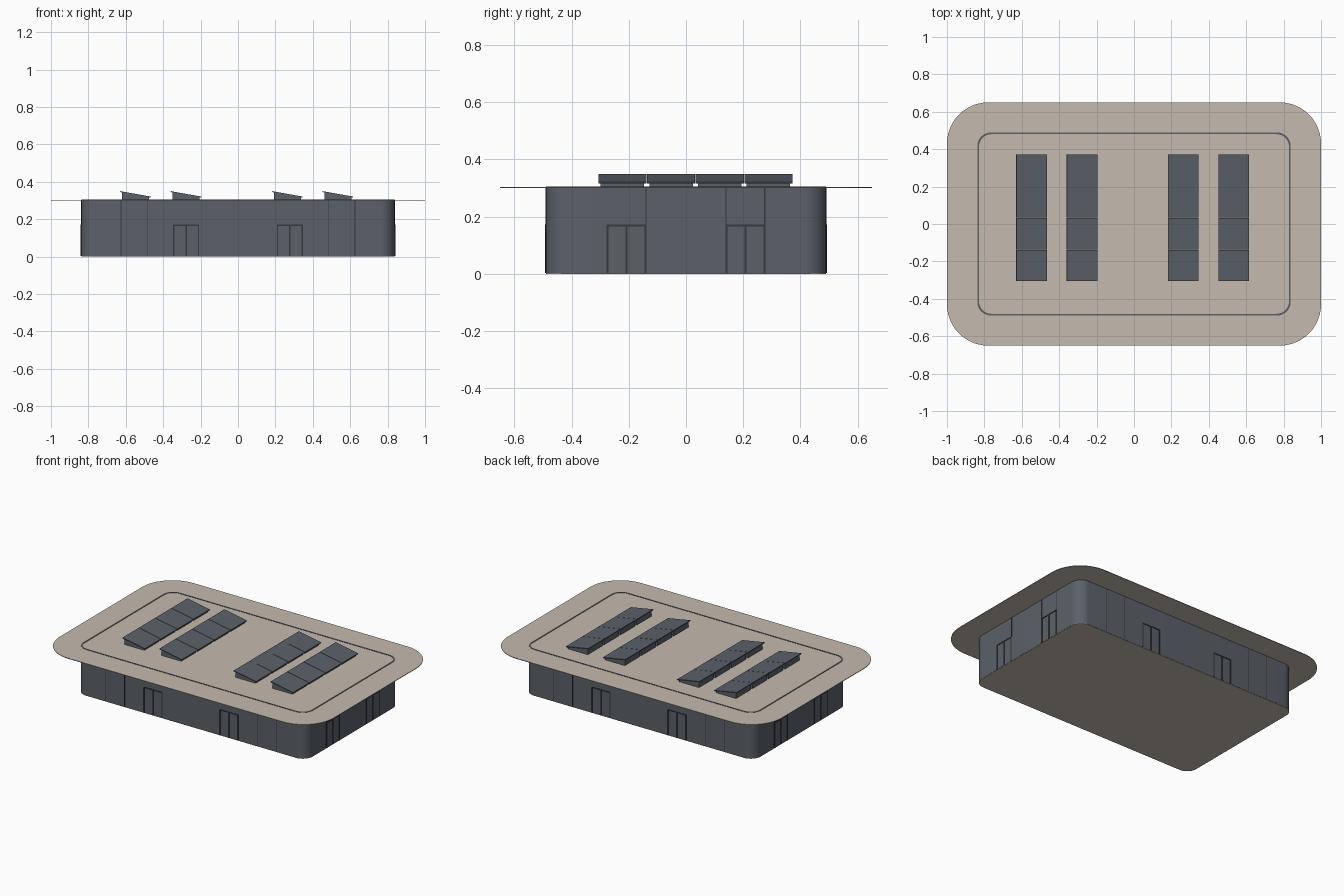
import bpy, bmesh, math
from mathutils import Matrix

if "Cube" in bpy.data.objects:
    bpy.data.objects.remove(bpy.data.objects["Cube"])


def material(name, rgb):
    m = bpy.data.materials.new(name)
    m.diffuse_color = (*rgb, 1)
    m.use_nodes = True
    m.node_tree.nodes["Principled BSDF"].inputs["Base Color"].default_value = m.diffuse_color
    return m


GREY = material("slate grey", (0.105, 0.120, 0.142))
BEIGE = material("warm beige", (0.56, 0.49, 0.425))
DARK = material("dark frame", (0.035, 0.04, 0.047))


def finish(name, bm, mat):
    bmesh.ops.recalc_face_normals(bm, faces=bm.faces[:])
    me = bpy.data.meshes.new(name)
    bm.to_mesh(me)
    bm.free()
    me.materials.append(mat)
    ob = bpy.data.objects.new(name, me)
    bpy.context.collection.objects.link(ob)
    return ob


def smooth(ob):
    bpy.ops.object.select_all(action='DESELECT')
    ob.select_set(True)
    bpy.context.view_layer.objects.active = ob
    bpy.ops.object.shade_smooth_by_angle(angle=math.radians(30))


def outline(hx, hy, r, n=12):
    pts = []
    for k, (sx, sy) in enumerate([(1, 1), (-1, 1), (-1, -1), (1, -1)]):
        for i in range(n + 1):
            a = math.pi / 2 * (k + i / n)
            pts.append((sx * (hx - r) + r * math.cos(a), sy * (hy - r) + r * math.sin(a)))
    return pts


def plate(name, hx, hy, r, z0, z1, mat):
    bm = bmesh.new()
    f = bm.faces.new([bm.verts.new((x, y, z0)) for x, y in outline(hx, hy, r)])
    ext = bmesh.ops.extrude_face_region(bm, geom=[f])["geom"]
    # keep the lower cap so the slab is closed
    top = [v for v in ext if isinstance(v, bmesh.types.BMVert)]
    bmesh.ops.translate(bm, verts=top, vec=(0, 0, z1 - z0))
    if not any(all(abs(v.co.z - z0) < 1e-6 for v in q.verts) for q in bm.faces):
        bm.faces.new([v for v in bm.verts if abs(v.co.z - z0) < 1e-6])
    smooth(finish(name, bm, mat))


def ring_wall(name, hx, hy, r, t, z0, z1, mat):
    bm = bmesh.new()
    out, inn = outline(hx, hy, r), outline(hx - t, hy - t, r - t)
    loops = [[bm.verts.new((x, y, z)) for x, y in pts]
             for pts, z in ((out, z0), (out, z1), (inn, z1), (inn, z0))]
    n = len(out)
    for k in range(4):
        a, b = loops[k], loops[(k + 1) % 4]
        for i in range(n):
            j = (i + 1) % n
            bm.faces.new((a[i], a[j], b[j], b[i]))
    smooth(finish(name, bm, mat))


def add_box(bm, x0, x1, y0, y1, z0, z1):
    m = Matrix.Translation(((x0 + x1) / 2, (y0 + y1) / 2, (z0 + z1) / 2)) @ \
        Matrix.Diagonal((x1 - x0, y1 - y0, z1 - z0, 1))
    bmesh.ops.create_cube(bm, size=1, matrix=m)


# Main shell: floor, walls rising just through the roof, overhanging roof
HX, HY, ROOF = 0.838, 0.49, 0.304
plate("floor", HX - 0.001, HY - 0.001, 0.07, 0.0, 0.004, BEIGE)
ring_wall("outer_wall", HX, HY, 0.075, 0.01, 0.002, ROOF + 0.002, GREY)
plate("roof", 1.0, 0.65, 0.22, 0.300, ROOF, BEIGE)


# Facade details, drawn on the front then turned onto each side
def facade(name, dist, turn, doors, seams, upper):
    bm = bmesh.new()
    y0, y1 = -dist - 0.003, -dist + 0.002
    w = 0.0035
    for c in doors:                                   # double door frame
        for u in (c - 0.066, c, c + 0.066):
            add_box(bm, u - w, u + w, y0, y1, 0.003, 0.17)
        add_box(bm, c - 0.066 - w, c + 0.066 + w, y0, y1, 0.165, 0.172)
    for u in seams:                                   # full-height panel joints
        add_box(bm, u - 0.002, u + 0.002, -dist - 0.001, y1, 0.003, 0.30)
    for u in upper:                                   # joints over the doors
        add_box(bm, u - 0.002, u + 0.002, -dist - 0.001, y1, 0.17, 0.30)
    bmesh.ops.rotate(bm, verts=bm.verts[:], cent=(0, 0, 0),
                     matrix=Matrix.Rotation(math.radians(turn), 3, 'Z'))
    finish(name, bm, DARK)


long_seams = [s * u for s in (-1, 1) for u in (0.485, 0.625)]
for nm, turn in (("front", 0), ("back", 180)):
    facade(nm + "_doors_and_joints", HY, turn, (-0.277, 0.277), long_seams, ())
for nm, turn in (("right", 90), ("left", -90)):
    facade(nm + "_doors_and_joints", HX, turn, (-0.208, 0.208), (), (-0.14, 0.14, 0.275))

# Roof solar rows: four tilted panels on wedge stands in each row
PITCH = 0.17
for r, x in enumerate((-0.63, -0.36, 0.182, 0.452)):
    stands, panels = bmesh.new(), bmesh.new()
    for i in range(4):
        y = -0.307 + i * PITCH

        def prism(bm, profile, ya, yb):
            f = bm.faces.new([bm.verts.new((x + px, ya, pz)) for px, pz in profile])
            e = [bm.verts.new((x + px, yb, pz)) for px, pz in profile]
            a = list(f.verts)
            bm.faces.new(e[::-1])
            for k in range(4):
                j = (k + 1) % 4
                bm.faces.new((a[k], a[j], e[j], e[k]))

        prism(stands, [(0.010, 0.303), (0.155, 0.303), (0.155, 0.319), (0.010, 0.345)],
              y + 0.009, y + PITCH - 0.009)
        prism(panels, [(0.0, 0.345), (0.163, 0.316), (0.164, 0.321), (0.001, 0.350)],
              y + 0.001, y + PITCH - 0.001)
    finish(f"panel_stands_{r + 1}", stands, GREY)
    finish(f"solar_panels_{r + 1}", panels, GREY)
